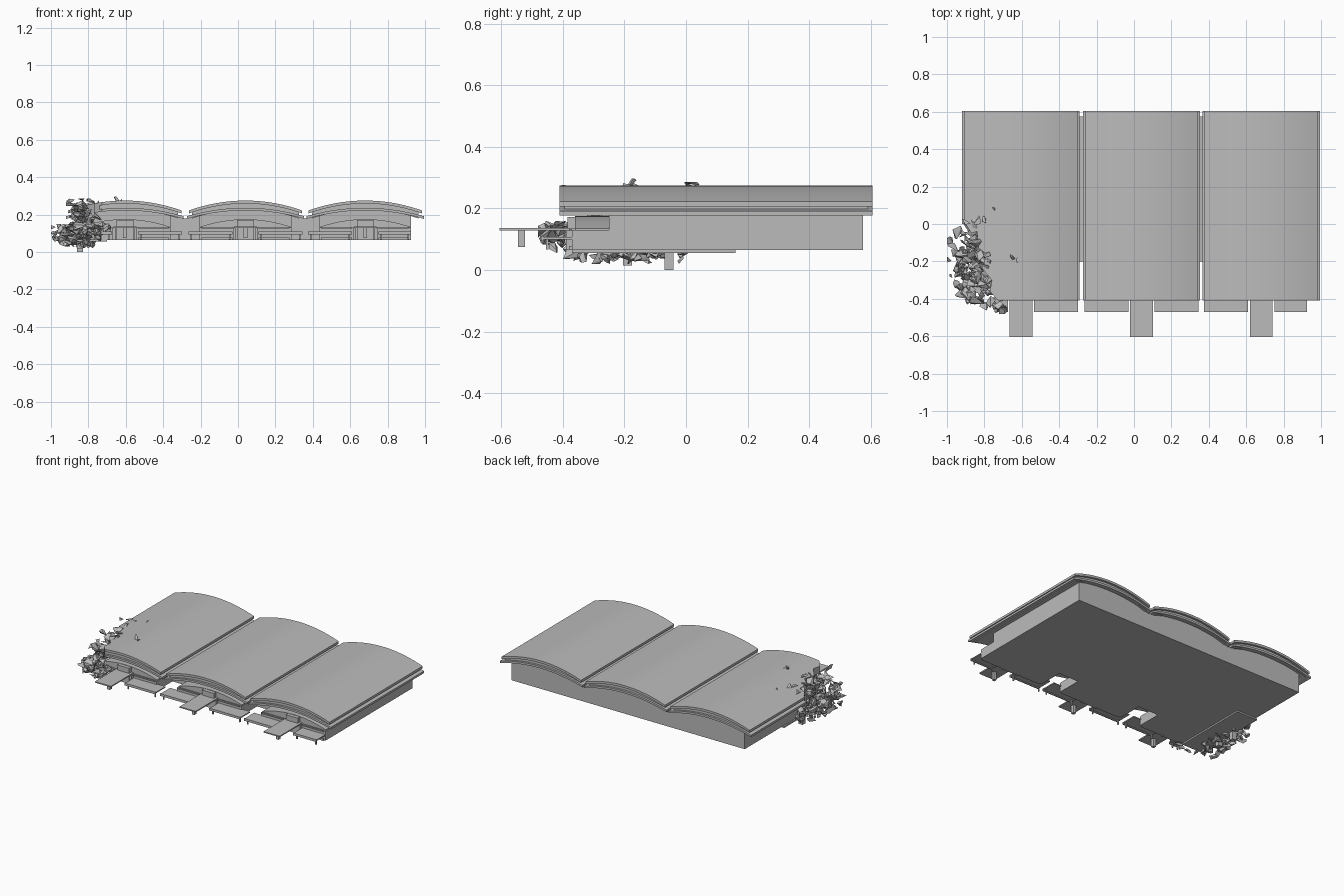
import bpy, bmesh, random
from mathutils import Vector, Matrix, Euler

random.seed(7)
if "Cube" in bpy.data.objects:
    bpy.data.objects.remove(bpy.data.objects["Cube"], do_unlink=True)

grey = bpy.data.materials.new("concrete_grey")
grey.use_nodes = True
grey.diffuse_color = (0.5, 0.5, 0.5, 1)
grey.node_tree.nodes["Principled BSDF"].inputs["Base Color"].default_value = (0.5, 0.5, 0.5, 1)

CENTRES = (-0.605, 0.04, 0.68)
STEPS = 20


def finish(name, bm):
    bmesh.ops.recalc_face_normals(bm, faces=bm.faces)
    mesh = bpy.data.meshes.new(name)
    bm.to_mesh(mesh)
    bm.free()
    mesh.materials.append(grey)
    ob = bpy.data.objects.new(name, mesh)
    bpy.context.collection.objects.link(ob)
    return ob


def extrude(name, points, move):
    """Closed outline pushed along a vector."""
    bm = bmesh.new()
    face = bm.faces.new([bm.verts.new(p) for p in points])
    new = bmesh.ops.extrude_face_region(bm, geom=[face])["geom"]
    bmesh.ops.translate(bm, vec=move, verts=[v for v in new if isinstance(v, bmesh.types.BMVert)])
    # The starting face stays as the end cap
    return finish(name, bm)


def prism(name, outline, y0, y1):
    return extrude(name, [(x, y0, z) for x, z in outline], (0, y1 - y0, 0))


def box(name, x0, x1, y0, y1, z0, z1):
    return prism(name, [(x0, z0), (x1, z0), (x1, z1), (x0, z1)], y0, y1)


def arc(c, half, crown, edge, left=None, right=None):
    """Shallow arch from left to right, optionally trimmed."""
    a = c - half if left is None else left
    b = c + half if right is None else right
    xs = [a + (b - a) * i / STEPS for i in range(STEPS + 1)]
    return [(x, crown - (crown - edge) * ((x - c) / half) ** 2) for x in xs]


def shell(name, c, half, crown, edge, thick, y0, y1):
    top = arc(c, half, crown, edge)
    return prism(name, top + [(x, z - thick) for x, z in reversed(top)], y0, y1)


def vault(name, c, half, crown, edge, floor, y0, y1, left=None, right=None):
    top = arc(c, half, crown, edge, left, right)
    return prism(name, top + [(top[-1][0], floor), (top[0][0], floor)], y0, y1)


# Vaulted roofs, halls and front porches, one set per bay
smooth, broken = [], []
walls = (-0.85, -0.285, 0.36, 0.925)
for i, c in enumerate(CENTRES):
    n = f"_{i + 1}"
    roofs = [
        shell("roof_upper_shell" + n, c, 0.303, 0.275, 0.222, 0.016, -0.41, 0.605),
        shell("roof_spacer" + n, c, 0.285, 0.262, 0.213, 0.034, -0.395, 0.59),
        shell("roof_lower_shell" + n, c, 0.314, 0.236, 0.191, 0.014, -0.41, 0.605),
    ]
    hall = vault("hall" + n, c, 0.325, 0.224, 0.178, 0.065, -0.2, 0.575, walls[i], walls[i + 1])
    front = vault("hall_front" + n, c, 0.325, 0.224, 0.178, 0.065, -0.25, -0.2, c - 0.245, c + 0.245)
    porch = vault("porch_vault" + n, c, 0.24, 0.175, 0.135, 0.125, -0.36, -0.25)
    block = box("front_block" + n, c - 0.245, c + 0.245, -0.37, -0.25, 0.065, 0.13)
    smooth += roofs + [hall, front, porch]
    if i == 0:
        broken = roofs + [hall, front, porch, block]

    # Entrance with its flat canopy, column and side piers
    box("entrance" + n, c - 0.045, c + 0.045, -0.385, -0.25, 0.065, 0.172)
    box("canopy" + n, c - 0.061, c + 0.061, -0.605, -0.25, 0.129, 0.137)
    box("canopy_post" + n, c - 0.01, c + 0.01, -0.545, -0.522, 0.075, 0.13)
    for s in (-1, 1):
        box("entrance_pier" + n, c + s * 0.058 - 0.008, c + s * 0.058 + 0.008,
            -0.39, -0.37, 0.065, 0.129)
        # Low awnings with thin posts and a window rail
        reach = 0.245 if (i, s) == (2, 1) else 0.305
        if (i, s) == (0, -1):
            reach = 0.14
        x0, x1 = sorted((c + s * 0.07, c + s * reach))
        box("awning" + n, x0, x1, -0.47, -0.36, 0.1, 0.107)
        box("awning_lip" + n, x0, x1, -0.47, -0.462, 0.094, 0.11)
        for x in (x0 + 0.015, x1 - 0.015):
            box("awning_post" + n, x - 0.004, x + 0.004, -0.455, -0.447, 0.066, 0.1)
        if (i, s) != (0, -1):
            x0, x1 = sorted((c + s * 0.07, c + s * 0.235))
            box("window_sill" + n, x0, x1, -0.38, -0.37, 0.126, 0.134)
            box("plinth" + n, x0, x1, -0.38, -0.37, 0.065, 0.078)

# Ragged bite out of the damaged corner
bite = [(-1.1, 0.0), (-0.9, 0.0), (-0.87, -0.05), (-0.84, -0.04), (-0.83, -0.13),
        (-0.79, -0.16), (-0.81, -0.24), (-0.76, -0.3), (-0.77, -0.36), (-0.71, -0.43), (-1.1, -0.6)]
cutter = extrude("corner_cutter", [(x, y, 0) for x, y in bite], (0, 0, 0.5))
cutter.hide_render = True
for ob in broken:
    mod = ob.modifiers.new("bite", 'BOOLEAN')
    mod.operation, mod.solver, mod.object = 'DIFFERENCE', 'EXACT', cutter
    bpy.context.view_layer.objects.active = ob
    bpy.ops.object.modifier_apply(modifier=mod.name)
bpy.data.objects.remove(cutter, do_unlink=True)

for ob in bpy.context.view_layer.objects:
    ob.select_set(ob in smooth)
bpy.context.view_layer.objects.active = smooth[0]
bpy.ops.object.shade_smooth_by_angle()

# Exposed footing below the damaged corner
box("footing", -0.86, -0.7, -0.37, 0.16, 0.055, 0.066)


def rubble(name, count, lo, hi, size, flat):
    """Pile of irregular convex chunks kept inside a box."""
    bm = bmesh.new()
    for _ in range(count):
        scale = Vector((random.uniform(0.6, 1.3), random.uniform(0.5, 1), flat)) * random.uniform(*size)
        turn = Euler([random.uniform(-0.7, 0.7), random.uniform(-0.7, 0.7), random.uniform(0, 6)]).to_matrix()
        pts = [turn @ Vector([random.uniform(-1, 1) * k for k in scale]) for _ in range(9)]
        centre = Vector([random.triangular(a, b) for a, b in zip(lo, hi)])
        verts = [bm.verts.new([min(max(q, a), b) for q, a, b in zip(p + centre, lo, hi)]) for p in pts]
        hull = bmesh.ops.convex_hull(bm, input=verts)
        spare = {v for v in hull["geom_interior"] + hull["geom_unused"] if isinstance(v, bmesh.types.BMVert)}
        bmesh.ops.delete(bm, geom=list(spare), context='VERTS')
    return finish(name, bm)


# Fallen rubble, broken roof edge and loose pieces
rubble("rubble_low", 75, (-1.0, -0.4, 0.03), (-0.76, 0.08, 0.15), (0.02, 0.045), 0.6)
rubble("rubble_front", 40, (-0.95, -0.48, 0.055), (-0.64, -0.3, 0.16), (0.015, 0.04), 0.5)
rubble("rubble_roof_edge", 55, (-0.92, -0.41, 0.17), (-0.72, 0.1, 0.285), (0.02, 0.045), 0.4)
rubble("rubble_wall_edge", 30, (-0.9, -0.4, 0.1), (-0.74, 0.0, 0.22), (0.02, 0.04), 0.6)
rubble("rubble_under", 25, (-0.95, -0.4, 0.02), (-0.72, 0.09, 0.07), (0.015, 0.03), 0.6)
rubble("loose_roof_chunk", 2, (-0.67, -0.21, 0.255), (-0.62, -0.16, 0.297), (0.025, 0.035), 0.5)
box("hanging_lump_front", -0.86, -0.83, -0.205, -0.175, 0.015, 0.06)
box("hanging_lump_back", -0.86, -0.83, -0.07, -0.04, 0.0, 0.06)
